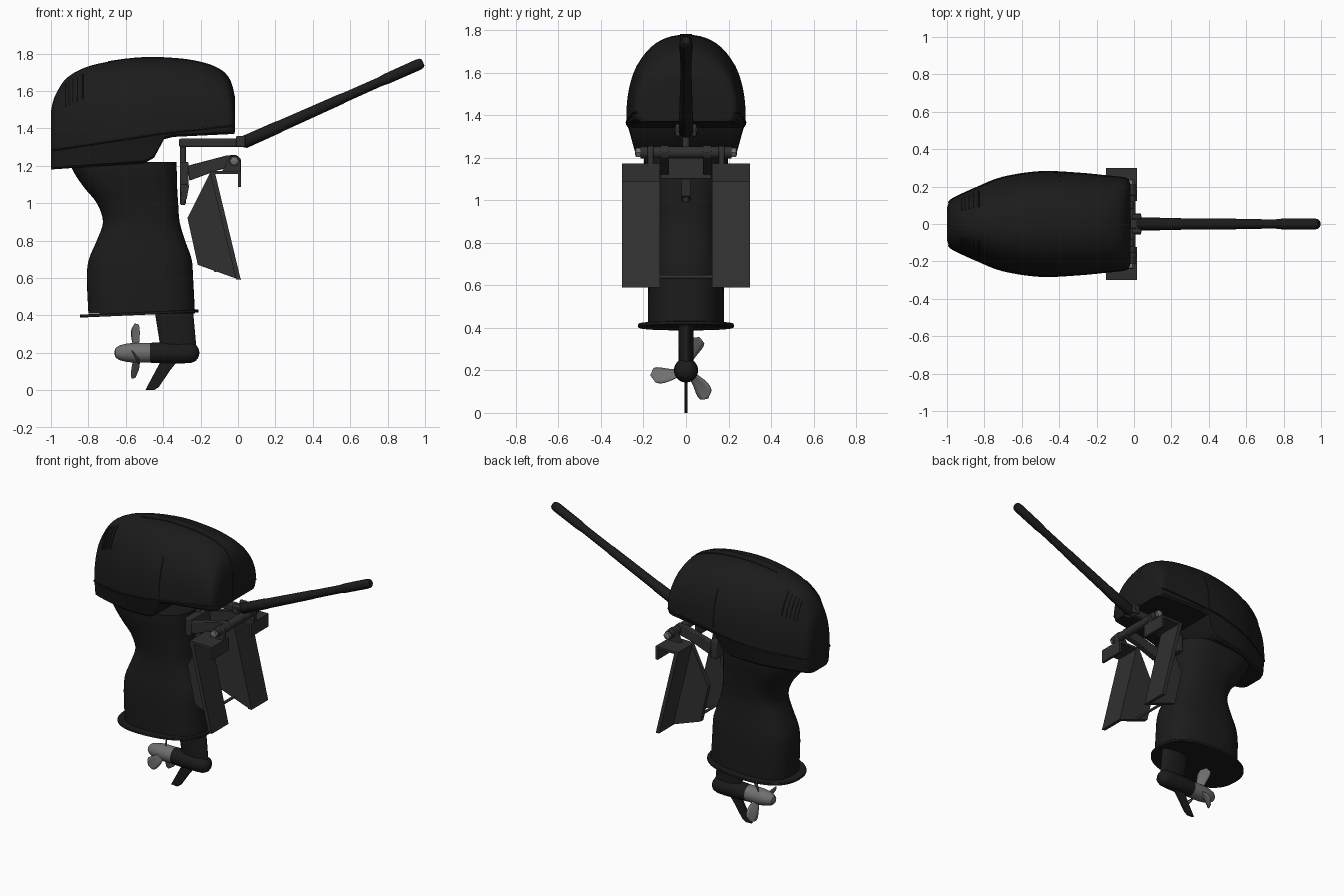
import bpy, bmesh
from math import sin, cos, pi, radians
from mathutils import Vector

if "Cube" in bpy.data.objects:
    bpy.data.objects.remove(bpy.data.objects["Cube"])


def material(name, v):
    m = bpy.data.materials.new(name)
    m.diffuse_color = (v, v, v, 1)
    m.use_nodes = True
    m.node_tree.nodes["Principled BSDF"].inputs["Base Color"].default_value = m.diffuse_color
    return m


BLACK, DARK, GREY = material("black", .011), material("dark_grey", .03), material("metal_grey", .16)


def finish(name, bm, mat, bevel=0, mirror=False, solid=0):
    bmesh.ops.recalc_face_normals(bm, faces=bm.faces)
    me = bpy.data.meshes.new(name)
    bm.to_mesh(me)
    bm.free()
    ob = bpy.data.objects.new(name, me)
    bpy.context.collection.objects.link(ob)
    me.materials.append(mat)
    bpy.ops.object.select_all(action='DESELECT')
    ob.select_set(True)
    bpy.context.view_layer.objects.active = ob
    bpy.ops.object.shade_smooth_by_angle(angle=radians(35))
    if solid:
        m = ob.modifiers.new("thickness", 'SOLIDIFY')
        m.thickness, m.offset = solid, 0
    if bevel:
        m = ob.modifiers.new("bevel", 'BEVEL')
        m.width, m.segments = bevel, 2
    if mirror:
        ob.modifiers.new("mirror", 'MIRROR').use_axis = (False, True, False)
    return ob


def loft(name, rings, mat, **kw):
    bm = bmesh.new()
    vs = [[bm.verts.new(p) for p in r] for r in rings]
    n = len(rings[0])
    for a, b in zip(vs, vs[1:]):
        for i in range(n):
            bm.faces.new((a[i], a[(i + 1) % n], b[(i + 1) % n], b[i]))
    bm.faces.new(vs[0])
    bm.faces.new(vs[-1])
    return finish(name, bm, mat, **kw)


def prism(name, pts, y0, y1, mat, **kw):
    return loft(name, [[(x, y, z) for x, z in pts] for y in (y0, y1)], mat, **kw)


def box(name, x0, x1, y0, y1, z0, z1, mat, **kw):
    return prism(name, [(x0, z0), (x1, z0), (x1, z1), (x0, z1)], y0, y1, mat, **kw)


def tube(name, pts, radii, mat, n=20, **kw):
    pts = [Vector(p) for p in pts]
    rings = []
    for i, (p, r) in enumerate(zip(pts, radii)):
        d = pts[min(i + 1, len(pts) - 1)] - pts[max(i - 1, 0)]
        q = d.to_track_quat('Z', 'Y')
        rings.append([p + q @ Vector((r * cos(2 * pi * k / n), r * sin(2 * pi * k / n), 0)) for k in range(n)])
    return loft(name, rings, mat, **kw)


def smooth(rows, k=4):
    """Catmull-Rom upsampling of a list of tuples."""
    out = []
    for i in range(len(rows) - 1):
        a, b, c, d = rows[max(i - 1, 0)], rows[i], rows[i + 1], rows[min(i + 2, len(rows) - 1)]
        for t in (j / k for j in range(k)):
            out.append(tuple(.5 * (2 * q + (r - p) * t + (2 * p - 5 * q + 4 * r - s) * t * t
                                   + (3 * q - p - 3 * r + s) * t ** 3) for p, q, r, s in zip(a, b, c, d)))
    return out + [rows[-1]]


def lerp_table(tab, x):
    for (x0, v0), (x1, v1) in zip(tab, tab[1:]):
        if x <= x1:
            return v0 + (v1 - v0) * max(0, x - x0) / (x1 - x0)
    return tab[-1][1]


def sup(c, n):
    return (abs(c) ** (2 / n)) * (1 if c >= 0 else -1)


# Cowling: rows of x, half width, top height
rows = smooth([(-1, .085, 1.49), (-.99, .115, 1.54), (-.97, .135, 1.59), (-.92, .16, 1.665), (-.83, .2, 1.72),
               (-.7, .25, 1.755), (-.5, .28, 1.778), (-.3, .272, 1.77), (-.17, .26, 1.745), (-.09, .252, 1.71),
               (-.05, .246, 1.67), (-.03, .235, 1.625), (-.02, .215, 1.58)])
SEAM = [(-1, 1.28), (-.42, 1.37), (-.02, 1.415)]
BELLY = [(-1, 1.18), (-.48, 1.215), (-.45, 1.24), (-.39, 1.352), (-.02, 1.37)]


def cowl_pt(row, a, grow=0.):
    x, w, zt = row
    zs = lerp_table(SEAM, x)
    return (x, (w + grow) * sup(cos(a), 2.3), zs + (zt - zs + grow) * sup(sin(a), 2.3))


upper, tray = [], []
for r in rows:
    x, w, zt = r
    zs, zb = lerp_table(SEAM, x), lerp_table(BELLY, x)
    upper.append([cowl_pt(r, pi * k / 32) for k in range(33)])
    side = [(w * .985 * (1 - (zs - z)), z) for z in (zs, zs + (zb - zs) * .45, zb + .012)]
    side.append((side[-1][0] - .015, zb))
    tray.append([(x, y, z) for y, z in side] + [(x, -y, z) for y, z in reversed(side)])
loft("cowling_top", upper, BLACK)
loft("cowling_tray", tray, BLACK)
# Lip along the seam, panel line, crown strip and rear vents
tube("seam_lip", [(x, w - .003, lerp_table(SEAM, x) + .002) for x, w, _ in rows[4:-4]],
     [.006] * (len(rows) - 8), BLACK, 8, mirror=True)
panel = min(rows, key=lambda r: abs(r[0] + .42))
tube("panel_line", [cowl_pt(panel, radians(a)) for a in range(2, 42, 4)], [.003] * 10, BLACK, 6, mirror=True)
crown = [(x, z + .003) for x, _, z in rows[20:]] + [(-.017, 1.57), (-.017, 1.38), (-.1, 1.38), (-.4, 1.6)]
prism("crown_strip", crown, -.028, .028, BLACK)
for i, r in enumerate([r for r in rows if -.93 < r[0] < -.82]):
    tube(f"vent_{i}", [cowl_pt(r, radians(a)) for a in range(34, 68, 4)], [.005] * 9, BLACK, 6, mirror=True)

# Midsection housing: rows of z, rear x, front x, half width
leg = smooth([(1.22, -.9, -.33, .2), (1.16, -.875, -.327, .195), (1.08, -.82, -.325, .18), (1, -.755, -.32, .165),
              (.9, -.722, -.312, .155), (.8, -.755, -.283, .16), (.7, -.797, -.248, .172), (.6, -.808, -.24, .178),
              (.41, -.8, -.23, .18)])


def oval(z0, xa, xb, w, n=2.6, tilt=0., count=48):
    out = []
    for k in range(count):
        a = 2 * pi * k / count
        c = sup(cos(a), n)
        out.append(((xa + xb) / 2 + (xb - xa) / 2 * c, w * sup(sin(a), n), z0 + tilt * c))
    return out


loft("midsection", [oval(*r) for r in leg], BLACK)
loft("splash_plate", [oval(z, -.845, -.21, .225, 2.4, .014) for z in (.402, .418)], BLACK, bevel=.003)

# Lower unit
loft("lower_strut", [oval(.42, -.445, -.24, .036, 2), oval(.2, -.41, -.22, .034, 2)], BLACK)
tube("gearcase", [(x, 0, .2) for x in (-.47, -.42, -.3, -.25, -.225, -.212, -.207)],
     [.053, .056, .057, .054, .043, .025, .005], BLACK, 28)
prism("skeg", [(-.41, .16), (-.32, .16), (-.36, .11), (-.425, .015), (-.45, 0), (-.495, .002)],
      -.008, .008, BLACK, bevel=.003)
tube("propeller_hub", [(x, 0, .2) for x in (-.66, -.655, -.635, -.6, -.56, -.47)],
     [.01, .025, .039, .048, .053, .053], GREY, 28)

# Three swept propeller blades
for b, ang in enumerate((78, 198, 318)):
    bm = bmesh.new()
    grid = []
    for i in range(10):
        t = i / 9
        rad = .04 + .128 * t
        chord = .042 * (.45 + .9 * t) * (1 - t ** 5) ** .5 + .002
        pitch = radians(40 - 16 * t)
        line = []
        for s in (-1, -.5, 0, .5, 1):
            a = radians(ang) - .18 * t + s * chord * cos(pitch) / rad
            line.append(bm.verts.new((-.545 + s * chord * sin(pitch) - .006 * t, rad * cos(a), .2 + rad * sin(a))))
        grid.append(line)
    for p, q in zip(grid, grid[1:]):
        for k in range(4):
            bm.faces.new((p[k], p[k + 1], q[k + 1], q[k]))
    finish(f"propeller_blade_{b}", bm, GREY, solid=.005)

# Transom clamp brackets (mirrored left and right)
prism("clamp_plate", [(-.15, 1.16), (-.125, 1.17), (.015, .59), (-.01, .592)], .122, .3, DARK, mirror=True)
prism("clamp_web", [(-.15, 1.16), (-.27, .92), (-.215, .67), (-.005, .595), (-.135, 1.16)],
      .122, .152, DARK, mirror=True)
box("clamp_top", -.15, .017, .122, .3, 1.157, 1.173, DARK, mirror=True)
box("clamp_hook", 0, .017, .122, .3, 1.085, 1.173, DARK, mirror=True)
prism("tilt_lug", [(-.09, 1.16), (.015, 1.16), (.015, 1.235), (-.005, 1.255), (-.04, 1.255)],
      .152, .18, DARK, bevel=.004, mirror=True)
tube("thumb_bolt", [(-.02, .215, 1.225), (-.02, .235, 1.225), (-.02, .24, 1.225)], [.024, .024, .012],
     GREY, 6, mirror=True)
tube("lower_crossbar", [(-.12, -.13, .64), (-.12, .13, .64)], [.009] * 2, DARK, 12)
tube("tilt_tube", [(-.02, -.215, 1.225), (-.02, .215, 1.225)], [.028] * 2, DARK)

# Swivel bracket and steering arm
arm = [(-.27, 1.2), (-.06, 1.255), (-.01, 1.258), (.01, 1.23), (0, 1.2), (-.11, 1.175), (-.26, 1.12)]
prism("swivel_arm", arm, .08, .12, DARK, bevel=.004, mirror=True)
box("swivel_block", -.31, -.265, -.12, .12, 1.1, 1.22, DARK, bevel=.006)
tube("swivel_pin", [(-.295, 0, z) for z in (.99, 1, 1.32, 1.33)], [.01, .016, .016, .012], DARK, 16)
prism("swivel_spine", [(-.31, 1.1), (-.26, 1.1), (-.275, 1.02), (-.3, 1)], -.02, .02, DARK)
box("steering_arm", -.315, .02, -.024, .024, 1.3, 1.345, DARK, bevel=.008)
box("tiller_fork", -.01, .04, .026, .05, 1.3, 1.36, DARK, bevel=.008, mirror=True)
tube("tiller_pivot", [(.02, -.055, 1.33), (.02, .055, 1.33)], [.018] * 2, DARK, 16)

# Tiller handle with grip
A, B = Vector((.02, 0, 1.32)), Vector((.99, 0, 1.752))
stops = (0, .015, .2, .21, .55, .56, .76, .8, .97, .99, 1)
tube("tiller_handle", [A.lerp(B, t) for t in stops],
     [.024, .034, .033, .031, .028, .026, .025, .029, .03, .027, .018], BLACK, 24)
